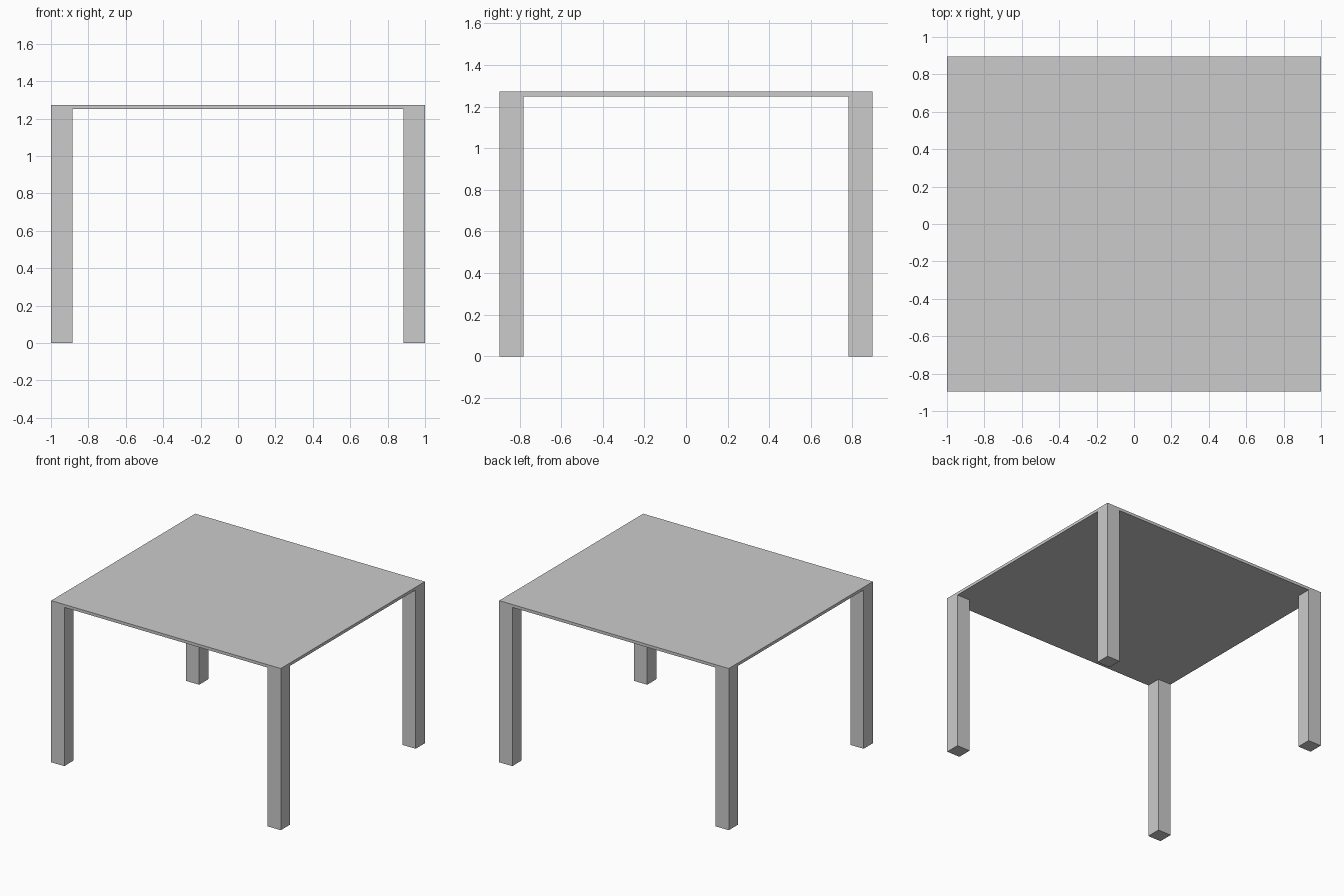
import bpy, bmesh
from mathutils import Matrix, Vector

if "Cube" in bpy.data.objects:
    bpy.data.objects.remove(bpy.data.objects["Cube"])

HX, HY = 1.0, 0.896        # half width and half depth
TOP, UNDER = 1.273, 1.25   # tabletop surface and underside heights
LEG = 0.114                # square leg thickness

bm = bmesh.new()

# Thin tabletop slab
bmesh.ops.create_cube(bm, size=1, matrix=Matrix.Translation((0, 0, (TOP + UNDER) / 2))
                      @ Matrix.Diagonal((2 * HX, 2 * HY, TOP - UNDER, 1)))

# Cut lines along the inner leg faces
for s in (-1, 1):
    for co, no in (((s * (HX - LEG), 0, 0), (1, 0, 0)), ((0, s * (HY - LEG), 0), (0, 1, 0))):
        bmesh.ops.bisect_plane(bm, geom=bm.verts[:] + bm.edges[:] + bm.faces[:],
                               plane_co=co, plane_no=no)

# Legs: pull the four corner cells of the underside down to the floor
corners = []
for f in bm.faces:
    c = f.calc_center_median()
    if f.normal.z < -0.9 and abs(c.x) > HX - LEG and abs(c.y) > HY - LEG:
        corners.append(f)
ext = bmesh.ops.extrude_discrete_faces(bm, faces=corners)
for f in ext["faces"]:
    bmesh.ops.translate(bm, verts=f.verts[:], vec=Vector((0, 0, -UNDER)))

# Merge coplanar cells so legs run flush into the top
bmesh.ops.remove_doubles(bm, verts=bm.verts[:], dist=1e-5)
bmesh.ops.dissolve_limit(bm, angle_limit=0.01, verts=bm.verts[:], edges=bm.edges[:])
bmesh.ops.recalc_face_normals(bm, faces=bm.faces[:])

mesh = bpy.data.meshes.new("table")
bm.to_mesh(mesh)
bm.free()
bpy.context.collection.objects.link(bpy.data.objects.new("table", mesh))
